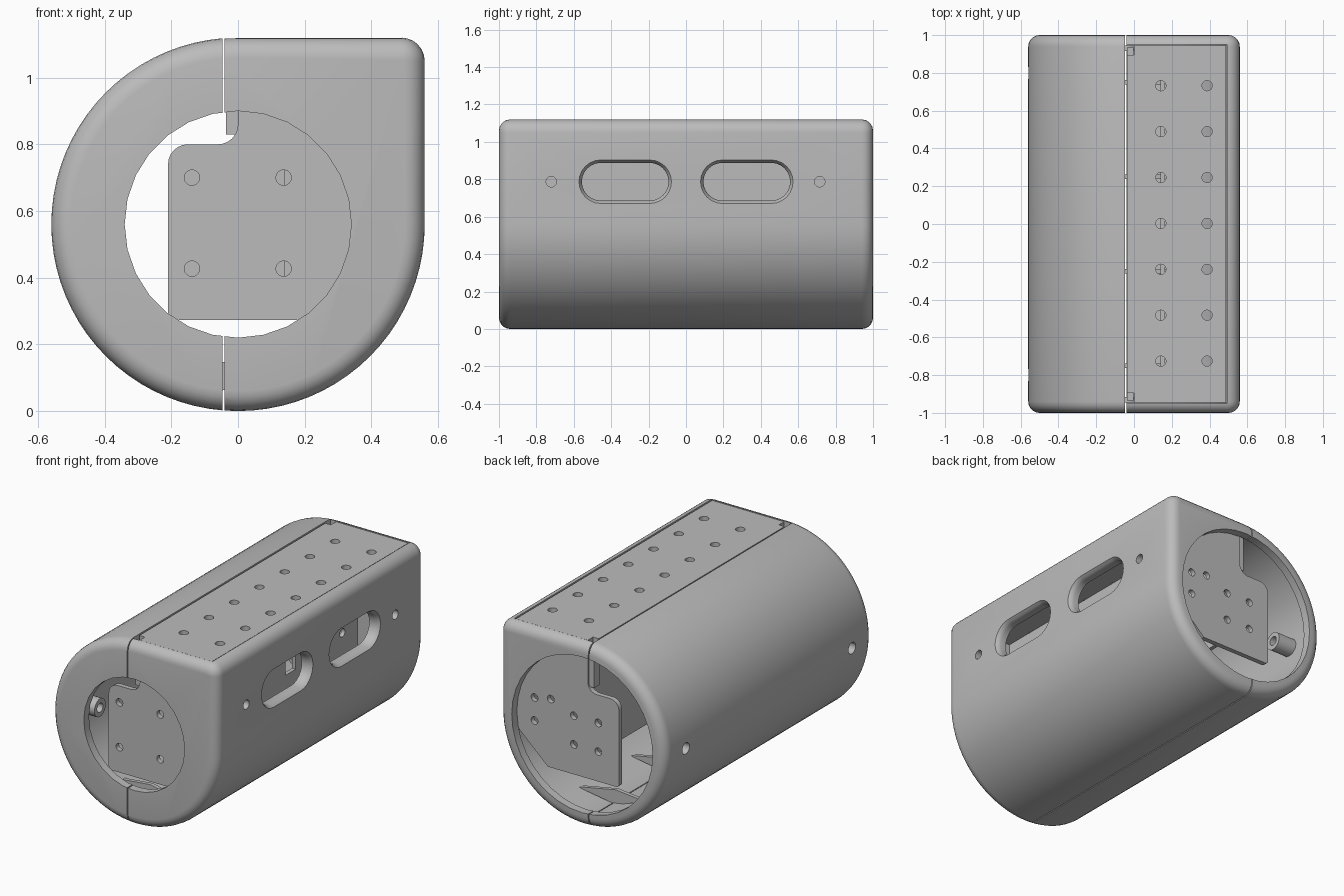
import bpy, bmesh, math
from math import sin, cos, pi

old = bpy.data.objects.get("Cube")
if old:
    bpy.data.objects.remove(old, do_unlink=True)

grey = bpy.data.materials.new("plain grey")
grey.use_nodes = True
COLOR = (0.5, 0.5, 0.5, 1)
grey.diffuse_color = COLOR
grey.node_tree.nodes["Principled BSDF"].inputs["Base Color"].default_value = COLOR

R, WALL, END, SEAM = 0.56, 0.065, 0.95, -0.044


def loft(name, rings):
    """Skin a list of equal-length rings of 3D points and cap both ends."""
    bm = bmesh.new()
    loops = [[bm.verts.new(p) for p in ring] for ring in rings]
    n = len(loops[0])
    for a, b in zip(loops, loops[1:]):
        for i in range(n):
            j = (i + 1) % n
            bm.faces.new((a[i], a[j], b[j], b[i]))
    bm.faces.new(loops[0][::-1])
    bm.faces.new(loops[-1])
    bmesh.ops.recalc_face_normals(bm, faces=bm.faces)
    mesh = bpy.data.meshes.new(name)
    bm.to_mesh(mesh)
    bm.free()
    mesh.materials.append(grey)
    obj = bpy.data.objects.new(name, mesh)
    bpy.context.collection.objects.link(obj)
    return obj


def place(axis, t, pts):
    """Put 2D points on the plane at distance t along an axis."""
    order = {"x": lambda u, v: (t, u, v), "y": lambda u, v: (u, t, v), "z": lambda u, v: (u, v, t)}
    return [order[axis](u, v) for u, v in pts]


def prism(name, axis, pts, a, b):
    return loft(name, [place(axis, a, pts), place(axis, b, pts)])


def box(name, x0, x1, y0, y1, z0, z1):
    return prism(name, "z", [(x0, y0), (x1, y0), (x1, y1), (x0, y1)], z0, z1)


def arc(u, v, r, a0, a1, n):
    return [(u + r * cos(a0 + (a1 - a0) * i / n), v + r * sin(a0 + (a1 - a0) * i / n)) for i in range(n + 1)]


def circle(u, v, r, n=24):
    return arc(u, v, r, 0, 2 * pi, n)[:-1]


def stadium(u, v, half, r):
    return arc(u + half - r, v, r, -pi / 2, pi / 2, 12) + arc(u - half + r, v, r, pi / 2, 3 * pi / 2, 12)


def teardrop(inset):
    """Round profile with one square, slightly rounded upper corner."""
    r, c = R - inset, max(0.07 - inset, 0.004)
    return arc(0, R, r, pi / 2, 2 * pi, 60) + arc(r - c, R + r - c, c, 0, pi / 2, 6)


def boolean(obj, cutters, operation="DIFFERENCE"):
    for cutter in cutters:
        mod = obj.modifiers.new("cut", "BOOLEAN")
        mod.operation, mod.object, mod.solver = operation, cutter, "EXACT"
        bpy.context.view_layer.objects.active = obj
        bpy.ops.object.modifier_apply(modifier=mod.name)
        bpy.data.objects.remove(cutter, do_unlink=True)


def smooth(obj):
    bpy.ops.object.select_all(action="DESELECT")
    obj.select_set(True)
    bpy.context.view_layer.objects.active = obj
    bpy.ops.object.shade_smooth_by_angle(angle=math.radians(30))


def hollow_body(name):
    """Rounded-end housing, hollowed, with a small front and a large rear opening."""
    steps = [i * pi / 10 for i in range(6)]
    ends = [(1 - 0.06 * (1 - sin(a)), 0.06 * (1 - cos(a))) for a in steps]
    sections = [(-y, d) for y, d in ends[::-1]] + ends
    body = loft(name, [place("y", y, teardrop(d)) for y, d in sections])
    boolean(body, [prism("cavity", "y", teardrop(WALL), -END, END),
                   prism("front_opening", "y", circle(0, R, 0.34, 28), -1.1, -0.9),
                   prism("rear_opening", "y", circle(0, R, 0.475, 36), 0.9, 1.1)])
    return body


# Curved cover on the -x side, with two screw holes
cover = hollow_body("curved_cover")
boolean(cover, [box("half", SEAM - 0.003, 2, -2, 2, -1, 2)]
        + [prism("screw_hole", "x", circle(y, 0.55, 0.035), -0.7, -0.4) for y in (-0.8, 0.8)])
smooth(cover)

# Main shell with lid opening, finger slots and screw holes
shell = hollow_body("main_shell")
boolean(shell, [box("half", -2, SEAM + 0.003, -2, 2, -1, 2),
                box("lid_opening", -0.2, 0.492, -END, END, 1.0, 1.3)])
for y in (-0.325, 0.325):
    boolean(shell, [prism("slot", "x", stadium(y, 0.787, 0.232, 0.101), 0.4, 0.7),
                    loft("slot_rim", [place("x", x, stadium(y, 0.787, 0.232 + e, 0.101 + e))
                                      for x, e in ((0.53, 0), (0.545, 0.004), (0.561, 0.016), (0.6, 0.016))])])
boolean(shell, [prism("screw_hole", "x", circle(y, 0.787, 0.028), 0.4, 0.7) for y in (-0.72, 0.715)])
smooth(shell)

# Lid with two rows of holes and notched corners
lid = box("top_lid", -0.038, 0.486, -0.945, 0.945, 1.085, 1.116)
boolean(lid, [prism("lid_hole", "z", circle(x, 0.243 * i + 0.003, 0.027), 1.0, 1.2)
              for x in (0.142, 0.387) for i in range(-3, 4)])
boolean(lid, [box("notch", -0.1, 0.0, s * 0.925 - 0.03, s * 0.925 + 0.03, 1.0, 1.2) for s in (-1, 1)])
smooth(lid)

# End plates behind the openings
outline = (arc(-0.15, 0.74, 0.06, pi, pi / 2, 6) + arc(-0.06, 0.86, 0.06, -pi / 2, 0, 6)
           + [(0, 1.084), (0.485, 1.084), (0.485, 0.47), (0.27, 0.273)]
           + arc(-0.19, 0.293, 0.02, 3 * pi / 2, pi, 4))
front_holes = [(x, z) for x in (-0.138, 0.137) for z in (0.427, 0.7)]
rear_holes = [(x, z) for x in (-0.07, 0.095) for z in (0.455, 0.63)] + [(0.25, 0.69), (0.36, 0.67), (0.36, 0.53)]
for name, side, holes in (("front_plate", -1, front_holes), ("rear_plate", 1, rear_holes)):
    plate = prism(name, "y", outline, side * 0.915, side * 0.945)
    boolean(plate, [prism("plate_hole", "y", circle(x, z, 0.023), side * 0.8, side * 1.1) for x, z in holes])
    smooth(plate)

# Inner wall between the end plates, with connector windows
wall = box("inner_wall", 0.14, 0.165, -0.914, 0.914, 0.273, 1.084)
boolean(wall, [box("window", 0, 0.3, y - 0.05, y + 0.05, 0.5, 0.6) for y in (-0.27, 0.27)]
        + [prism("wall_hole", "x", circle(y, 0.55, 0.025), 0, 0.3) for y in (-0.77, 0.77)])
smooth(wall)

# Clips, screw bosses and bottom gussets inside the housing
for s, word in ((-1, "front"), (1, "rear")):
    box(word + "_clip", -0.036, -0.002, s * 0.91 - 0.025, s * 0.91 + 0.025, 0.83, 1.08)
    boss = prism(word + "_screw_boss", "x", circle(s * 0.8, 0.55, 0.055), -0.5, -0.37)
    boolean(boss, [prism("bore", "x", circle(s * 0.8, 0.55, 0.028), -0.6, -0.3)])
    smooth(boss)
for i in range(4):
    y = -0.75 + 0.5 * i
    prism("gusset", "y", [(-0.26, 0.13), (-0.06, 0.06), (0.2, 0.1), (-0.06, 0.15)], y - 0.012, y + 0.012)
